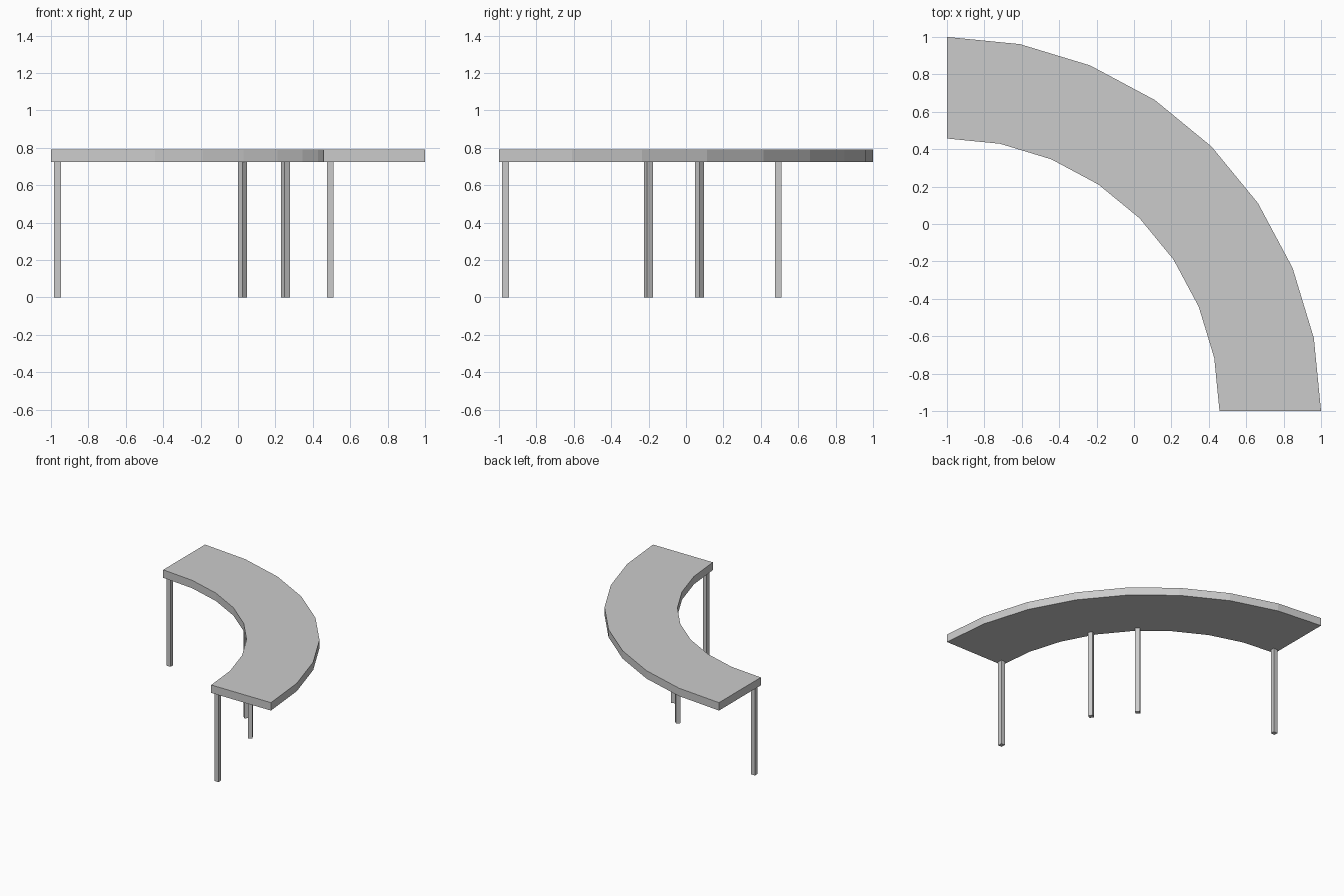
import bpy, bmesh
from math import sin, cos, radians

if "Cube" in bpy.data.objects:
    bpy.data.objects.remove(bpy.data.objects["Cube"])

CENTRE = -1.0            # the arc's centre lies at (-1, -1)
R_IN, R_OUT = 1.457, 2.0
Z_LOW, Z_TOP = 0.725, 0.79
SEGMENTS = 8


def make_object(name, bm):
    bmesh.ops.recalc_face_normals(bm, faces=bm.faces)
    mesh = bpy.data.meshes.new(name)
    bm.to_mesh(mesh)
    bm.free()
    obj = bpy.data.objects.new(name, mesh)
    bpy.context.collection.objects.link(obj)
    return obj


def prism(name, outline, z0, z1):
    """Extrude a flat outline from z0 up to z1."""
    bm = bmesh.new()
    face = bm.faces.new([bm.verts.new((x, y, z0)) for x, y in outline])
    ext = bmesh.ops.extrude_face_region(bm, geom=[face], use_keep_orig=True)
    verts = [v for v in ext["geom"] if isinstance(v, bmesh.types.BMVert)]
    bmesh.ops.translate(bm, verts=verts, vec=(0, 0, z1 - z0))
    return make_object(name, bm)


def arc(radius):
    angles = [radians(90 * i / SEGMENTS) for i in range(SEGMENTS + 1)]
    return [(CENTRE + radius * cos(a), CENTRE + radius * sin(a)) for a in angles]


# Quarter-ring table top
prism("table_top", arc(R_OUT) + arc(R_IN)[::-1], Z_LOW, Z_TOP)


# Slim legs along the inner edge, each turned to face the arc's centre
def leg(name, x, y, turn, radial=0.034, tangential=0.037):
    a = radians(turn)
    corners = [(-1, -1), (1, -1), (1, 1), (-1, 1)]
    outline = []
    for sx, sy in corners:
        u, v = sx * radial / 2, sy * tangential / 2
        outline.append((x + u * cos(a) - v * sin(a), y + u * sin(a) + v * cos(a)))
    prism(name, outline, 0, Z_LOW)


leg("front_end_leg", 0.493, -0.965, 0)
leg("front_middle_leg", 0.253, -0.201, 30)
leg("back_middle_leg", 0.024, 0.072, 45)
leg("back_end_leg", -0.965, 0.493, 90)
